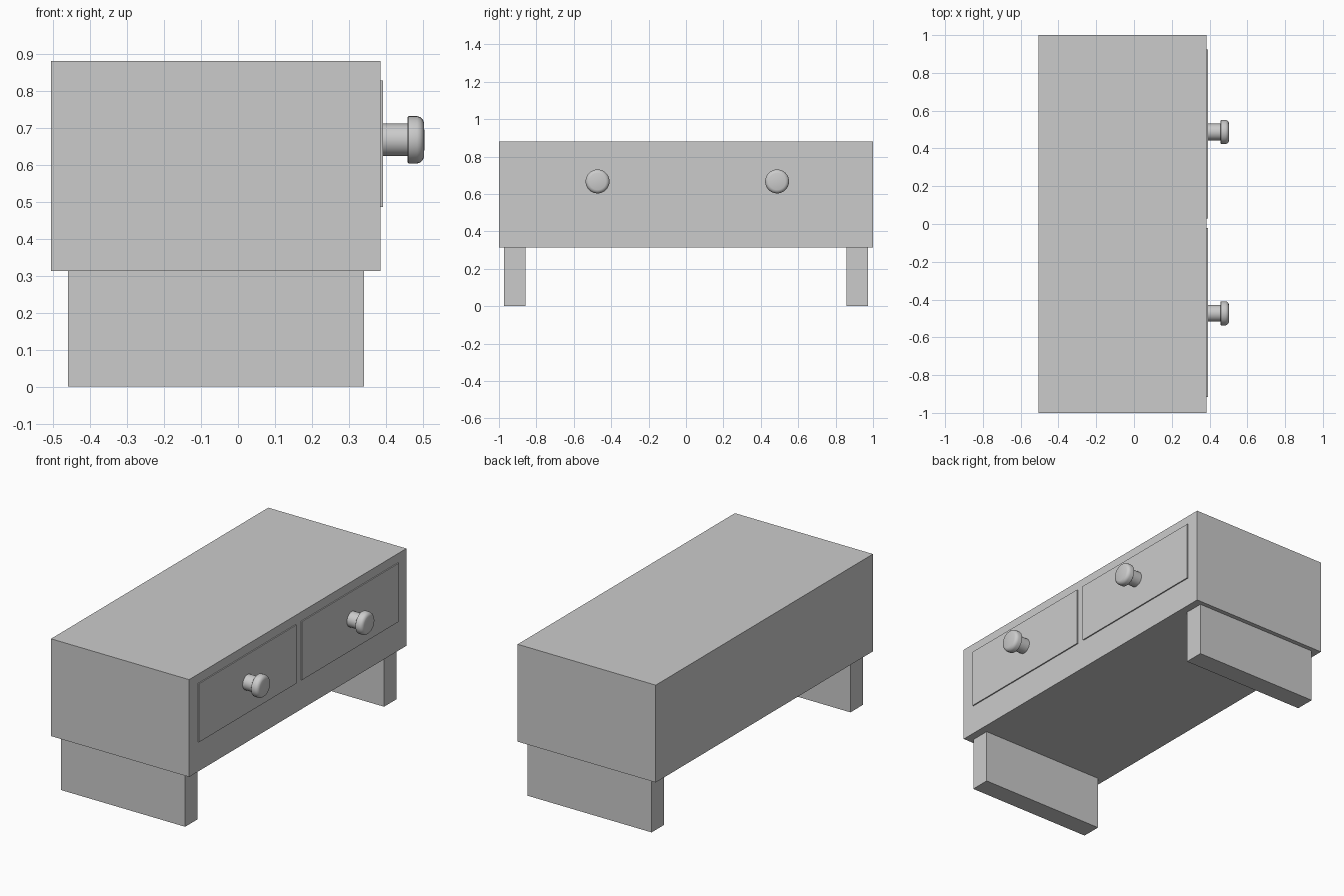
import bpy, bmesh, math
from mathutils import Vector

if "Cube" in bpy.data.objects:
    bpy.data.objects.remove(bpy.data.objects["Cube"])


def box(name, lo, hi):
    lo, hi = Vector(lo), Vector(hi)
    bpy.ops.mesh.primitive_cube_add(size=1, location=(lo + hi) / 2)
    ob = bpy.context.object
    ob.name = name
    ob.scale = hi - lo
    bpy.ops.object.transform_apply(location=False, rotation=False, scale=True)
    return ob


def knob(name, y, z):
    # Profile of (x, radius), turned around the x axis
    profile = [(0.388, 0), (0.388, 0.044), (0.458, 0.044), (0.458, 0.060), (0.461, 0.064),
               (0.484, 0.064), (0.493, 0.061), (0.500, 0.054), (0.503, 0.045), (0.504, 0)]
    bm = bmesh.new()
    verts = [bm.verts.new((x, 0, r)) for x, r in profile]
    edges = [bm.edges.new(p) for p in zip(verts, verts[1:])]
    bmesh.ops.spin(bm, geom=verts + edges, cent=(0, 0, 0), axis=(1, 0, 0),
                   angle=math.tau, steps=32, use_duplicate=False)
    bmesh.ops.remove_doubles(bm, verts=bm.verts, dist=0.0001)
    bmesh.ops.recalc_face_normals(bm, faces=bm.faces)
    me = bpy.data.meshes.new(name)
    bm.to_mesh(me)
    bm.free()
    ob = bpy.data.objects.new(name, me)
    ob.location = (0, y, z)
    bpy.context.collection.objects.link(ob)
    bpy.ops.object.select_all(action='DESELECT')
    ob.select_set(True)
    bpy.context.view_layer.objects.active = ob
    bpy.ops.object.shade_smooth_by_angle(angle=math.radians(35))


# Cabinet body
box("body", (-0.505, -1, 0.313), (0.385, 1, 0.88))

# Slab legs, drawer fronts and knobs at each end
for side, leg, drawer, knob_y in (
        ("left", (-0.972, -0.857), (-0.917, -0.022), -0.473),
        ("right", (0.859, 0.974), (0.028, 0.923), 0.487)):
    box(side + "_leg", (-0.46, leg[0], 0), (0.34, leg[1], 0.313))
    box(side + "_drawer_front", (0.38, drawer[0], 0.486), (0.392, drawer[1], 0.827))
    knob(side + "_knob", knob_y, 0.667)
